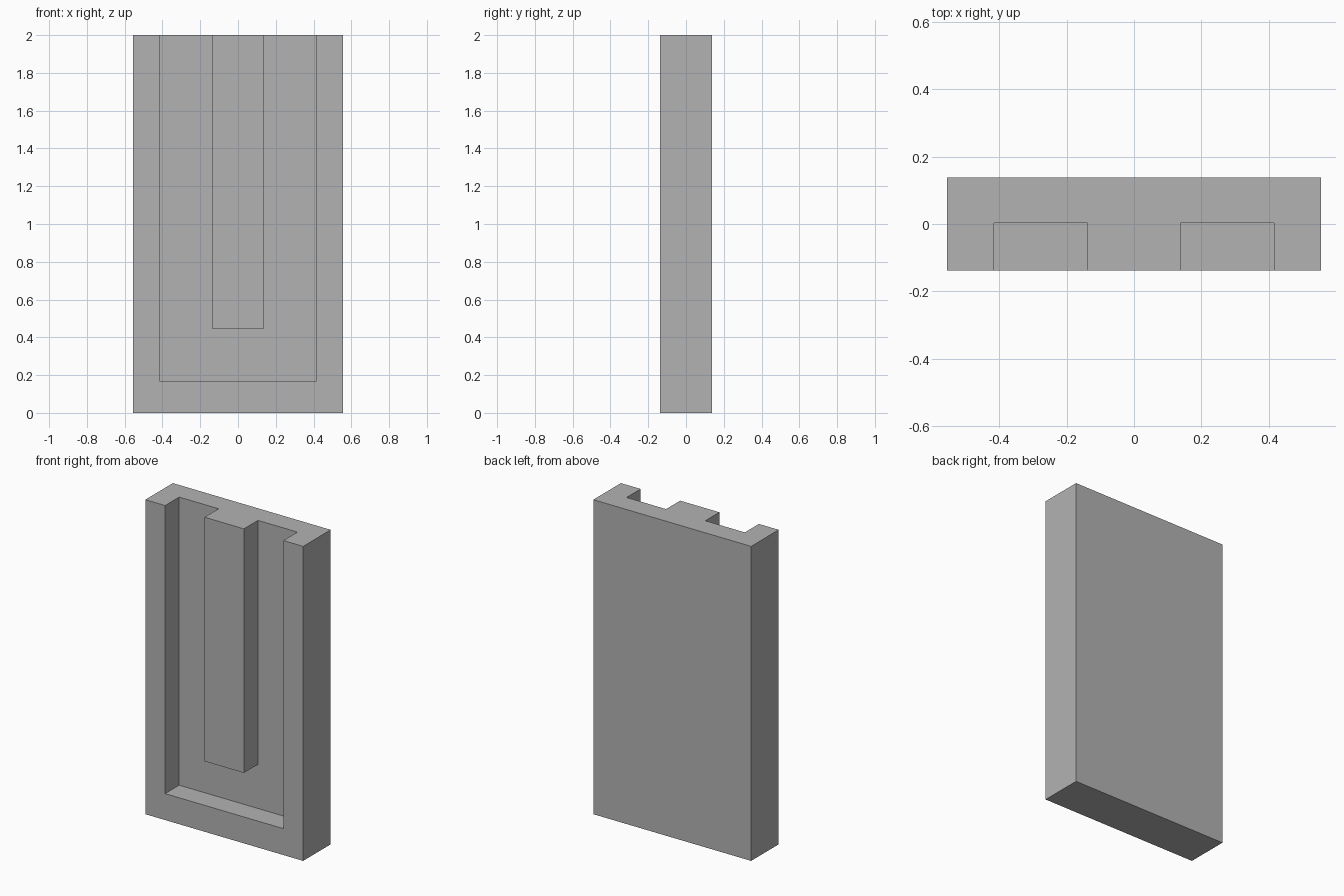
import bpy
import bmesh

if "Cube" in bpy.data.objects:
    bpy.data.objects.remove(bpy.data.objects["Cube"])

HALF_W, HALF_D, HEIGHT = 0.555, 0.138, 2.0
OUTER, INNER = 0.416, 0.138            # groove edges in x
FLOOR, RIB_BASE = 0.168, 0.448         # groove edges in z


def prism(name, outline, y0, y1):
    """Extrude an x-z outline from y0 to y1."""
    bm = bmesh.new()
    face = bm.faces.new([bm.verts.new((x, y0, z)) for x, z in outline])
    ext = bmesh.ops.extrude_face_region(bm, geom=[face])["geom"]
    verts = [v for v in ext if isinstance(v, bmesh.types.BMVert)]
    bmesh.ops.translate(bm, verts=verts, vec=(0, y1 - y0, 0))
    bmesh.ops.recalc_face_normals(bm, faces=bm.faces[:])
    mesh = bpy.data.meshes.new(name)
    bm.to_mesh(mesh)
    bm.free()
    obj = bpy.data.objects.new(name, mesh)
    bpy.context.collection.objects.link(obj)
    return obj


# Solid slab
slab = prism("grooved_slab", [(-HALF_W, 0), (HALF_W, 0), (HALF_W, HEIGHT), (-HALF_W, HEIGHT)],
             -HALF_D, HALF_D)
grey = bpy.data.materials.new("plain grey")
grey.diffuse_color = (0.45, 0.45, 0.45, 1)
grey.use_nodes = True
grey.node_tree.nodes["Principled BSDF"].inputs["Base Color"].default_value = grey.diffuse_color
slab.data.materials.append(grey)

# U-shaped groove, open at the top, leaving a central rib
top = HEIGHT + 0.1
right = [(OUTER, FLOOR), (OUTER, top), (INNER, top), (INNER, RIB_BASE)]
left = [(-x, z) for x, z in reversed(right)]
cutter = prism("groove_cutter", right + left, -HALF_D - 0.1, 0.003)
cutter.hide_render = True

cut = slab.modifiers.new("groove", "BOOLEAN")
cut.operation = "DIFFERENCE"
cut.solver = "EXACT"
cut.object = cutter
bpy.context.view_layer.objects.active = slab
bpy.ops.object.modifier_apply(modifier=cut.name)
bpy.data.objects.remove(cutter)
